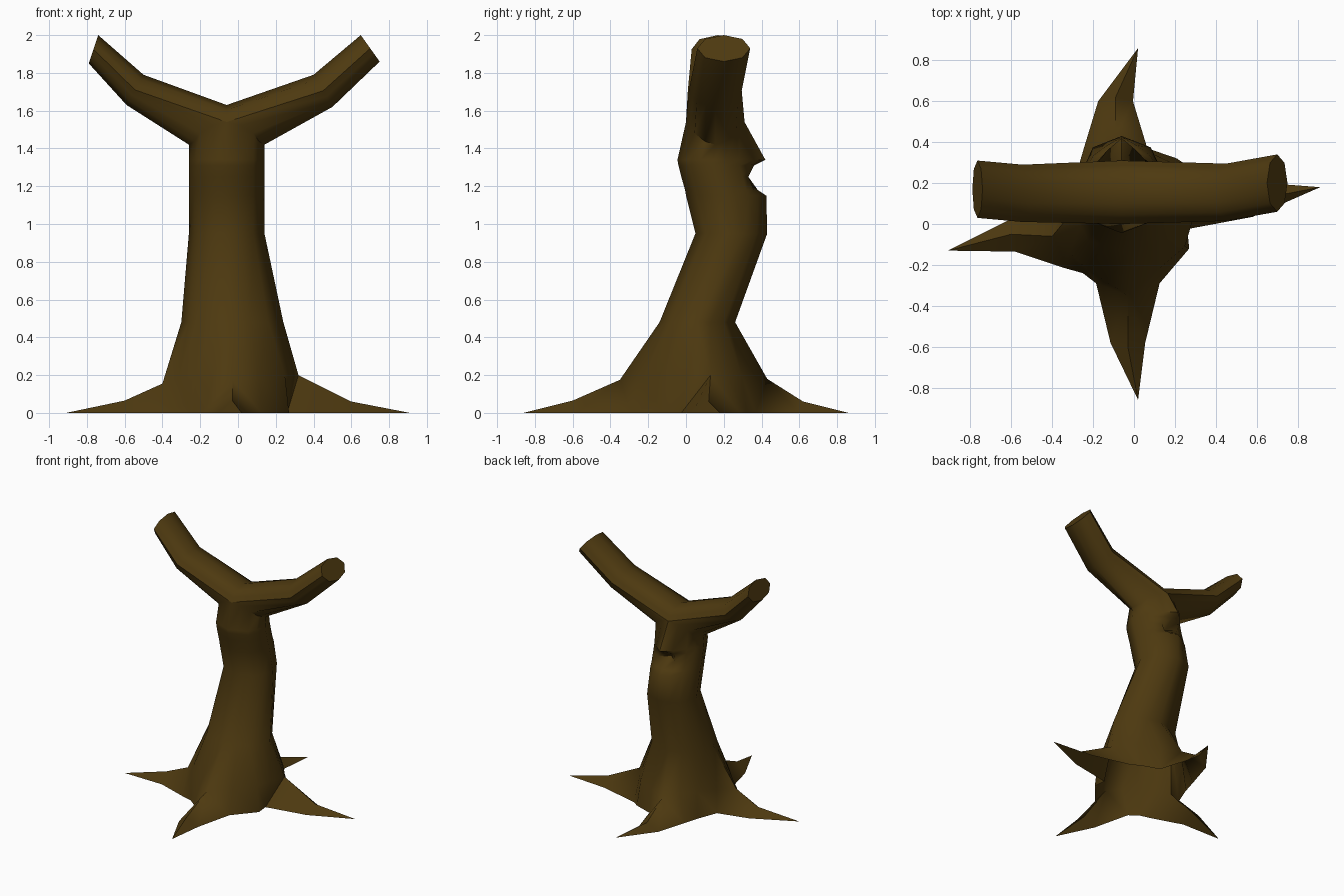
import bpy, bmesh
from math import sin, cos, pi, radians
from mathutils import Vector

cube = bpy.data.objects.get("Cube")
if cube:
    bpy.data.objects.remove(cube)

N = 16                      # points per ring: eight corners plus edge midpoints
bm = bmesh.new()


def vert(p):
    return bm.verts.new(p)


def flat(i):
    """Pull odd points onto the sides of an octagon."""
    return 1 if i % 2 == 0 else cos(pi / 8)


def bridge(a, b):
    for i in range(N):
        j = (i + 1) % N
        bm.faces.new((a[i], a[j], b[j], b[i]))


def trunk_ring(z, cx, cy, rx, ry, dip=0):
    """Ring from +x, counter-clockwise; dip lowers the two sides."""
    pts = []
    for i in range(N):
        t = 2 * pi * i / N
        pts.append(vert((cx + rx * flat(i) * cos(t), cy + ry * flat(i) * sin(t),
                         z - dip * cos(t) ** 2)))
    return pts


# Roots: ridge start, ridge middle, tip (left, back, right, front in ring order)
roots = [
    ((.32, .13, .20), (.60, .12, .06), (.91, .18, 0)),
    ((-.09, .43, .18), (-.09, .62, .06), (.02, .86, 0)),
    ((-.40, -.06, .155), (-.60, -.05, .065), (-.91, -.13, 0)),
    ((-.03, -.35, .175), (-.03, -.60, .065), (.02, -.86, 0)),
]
crotches = [(.21, .32), (-.28, .25), (-.25, -.24), (.27, -.12)]
outward = [Vector((1, 0, 0)), Vector((0, 1, 0)), Vector((-1, 0, 0)), Vector((0, -1, 0))]

# Shoulder ring where the roots leave the trunk, and the ground ring below it
shoulder, ground = [None] * N, [None] * N
for q in range(4):
    x, y = crotches[q]
    shoulder[4 * q] = vert(roots[q][0])
    shoulder[4 * q + 2] = vert((x * .92, y * .92, .2))
    ground[4 * q + 2] = vert((x, y, 0))
for i in range(1, N, 2):
    shoulder[i] = vert((shoulder[i - 1].co + shoulder[(i + 1) % N].co) / 2)

for q, (ridge, middle, tip) in enumerate(roots):
    k, out = 4 * q, outward[q]
    side = Vector((-out.y, out.x, 0))
    start, mid = Vector(ridge), Vector(middle)
    mid_v, tip_v = vert(mid), vert(tip)
    start.z = mid.z = 0
    for s in (-1, 1):
        n = (k + s) % N
        ground[n] = vert(start - out * .06 + side * s * .155)
        edge = vert(mid + out * -.02 + side * s * .085)
        bm.faces.new((shoulder[n], ground[n], shoulder[k]))
        bm.faces.new((shoulder[k], ground[n], edge, mid_v))
        bm.faces.new((mid_v, edge, tip_v))
for q in range(4):
    for a in (4 * q + 1, 4 * q + 2):
        bm.faces.new((shoulder[a], shoulder[a + 1], ground[a + 1], ground[a]))

# Trunk, with a knot hole in the back: y of the middle and neighbouring points
levels = [
    (.48, -.03, .06, .27, .20, None),
    (.95, -.06, .24, .20, .19, None),
    (1.15, -.06, .195, .20, .195, (.425, .385)),
    (1.18, -.06, .185, .20, .19, (.38, .36)),
    (1.25, -.06, .165, .20, .19, (.27, .33)),
    (1.31, -.06, .15, .20, .19, (.36, .34)),
    (1.34, -.06, .145, .20, .19, (.42, .36)),
]
below = shoulder
for z, cx, cy, rx, ry, knot in levels:
    ring = trunk_ring(z, cx, cy, rx, ry)
    if knot:
        ring[4].co.y = knot[0]
        ring[3].co.y = ring[5].co.y = knot[1]
    bridge(below, ring)
    below = ring
top = trunk_ring(1.54, -.06, .155, .20, .155, dip=.12)
bridge(below, top)

# Saddle between the branches, running front to back
saddle = []
for i in range(1, 8):
    t = pi * i / 8
    saddle.append(vert((-.06, .155 - .155 * flat(i) * cos(t), 1.54 + .09 * flat(i) * sin(t))))


def branch(loop, s, sections):
    """Loft a branch from its loop through (upper, lower, y centre) sections."""
    for upper, lower, cy in sections:
        hi = Vector((upper[0], cy, upper[1]))
        lo = Vector((lower[0], cy, lower[1]))
        centre, up = (hi + lo) / 2, (hi - lo) / 2
        ring = []
        for i in range(N):
            t = 2 * pi * i / N
            across = Vector((0, s * .14 * cos(t), 0))
            ring.append(vert(centre + (across - up * sin(t)) * flat(i)))
        bridge(loop, ring)
        loop = ring
    bm.faces.new(loop)


# Right branch (-x) and left branch (+x)
branch(top[4:13] + saddle, 1,
       [((-.50, 1.79), (-.59, 1.63), .15), ((-.74, 2.0), (-.79, 1.85), .17)])
branch(top[12:] + top[:5] + saddle[::-1], -1,
       [((.40, 1.79), (.50, 1.62), .155), ((.65, 2.0), (.75, 1.86), .20)])

bmesh.ops.recalc_face_normals(bm, faces=bm.faces[:])
mesh = bpy.data.meshes.new("tree_stump")
bm.to_mesh(mesh)
bm.free()
tree = bpy.data.objects.new("tree_stump", mesh)
bpy.context.collection.objects.link(tree)

# Bark
bark = bpy.data.materials.new("dark_brown_bark")
bark.use_nodes = True
colour = (.075, .041, .005, 1)
bark.diffuse_color = colour
shader = bark.node_tree.nodes["Principled BSDF"]
shader.inputs["Base Color"].default_value = colour
shader.inputs["Roughness"].default_value = .9
mesh.materials.append(bark)

bpy.ops.object.select_all(action="DESELECT")
tree.select_set(True)
bpy.context.view_layer.objects.active = tree
bpy.ops.object.shade_smooth_by_angle(angle=radians(60))
